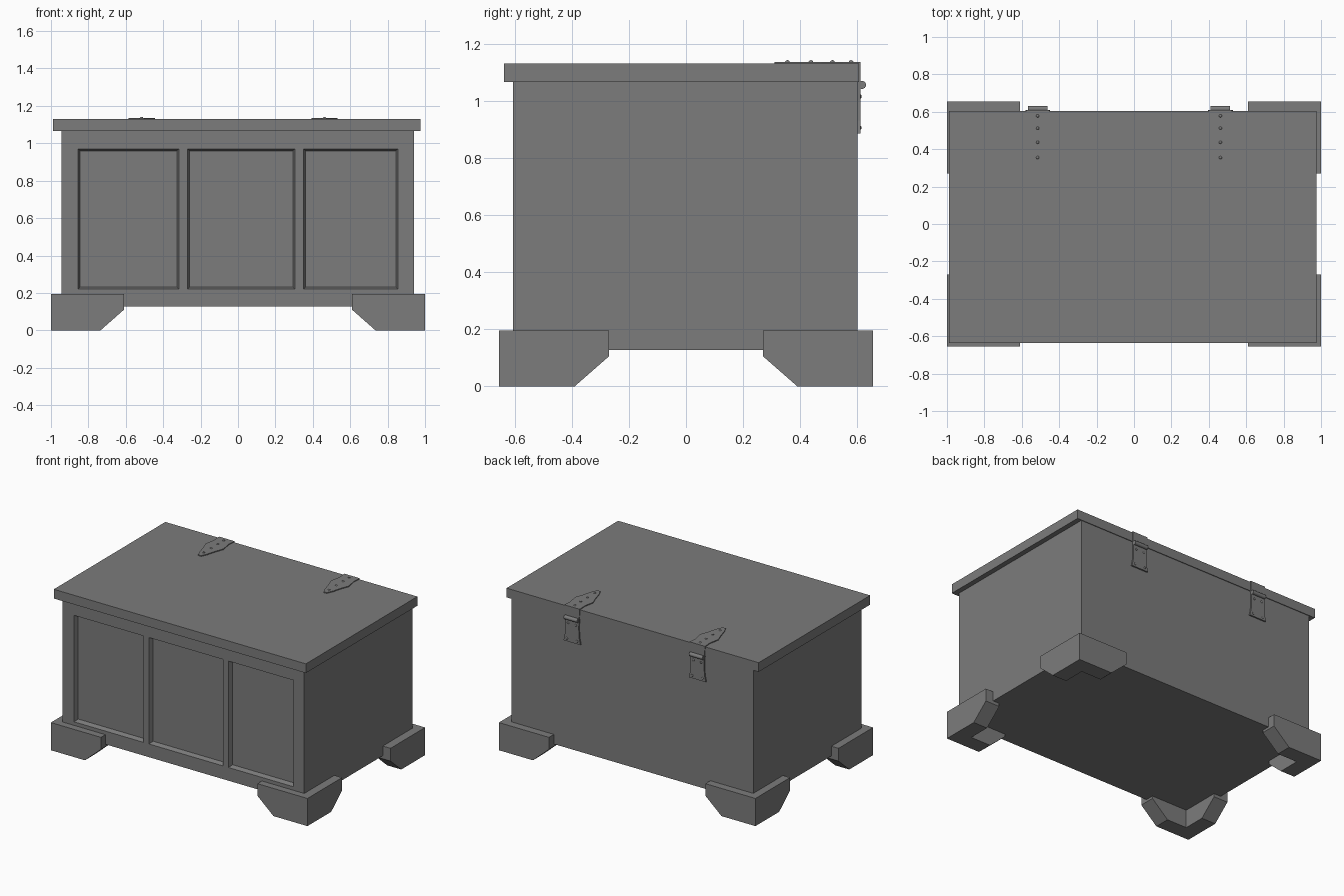
import bpy, bmesh
from mathutils import Vector, Matrix

cube = bpy.data.objects.get("Cube")
if cube:
    bpy.data.objects.remove(cube, do_unlink=True)

grey = bpy.data.materials.new("plain_grey")
grey.use_nodes = True
GREY = (0.2, 0.2, 0.2, 1)
grey.diffuse_color = GREY
grey.node_tree.nodes["Principled BSDF"].inputs["Base Color"].default_value = GREY


def finish(name, bm):
    bmesh.ops.recalc_face_normals(bm, faces=bm.faces)
    mesh = bpy.data.meshes.new(name)
    bm.to_mesh(mesh)
    bm.free()
    mesh.materials.append(grey)
    obj = bpy.data.objects.new(name, mesh)
    bpy.context.collection.objects.link(obj)
    return obj


def add_box(bm, low, high):
    low, high = Vector(low), Vector(high)
    matrix = Matrix.Translation((low + high) / 2) @ Matrix.Diagonal((*(high - low), 1))
    bmesh.ops.create_cube(bm, size=1, matrix=matrix)


def add_prism(bm, points, place, start, end):
    """Extrude a profile; place(u, v, depth) maps it into space."""
    face = bm.faces.new([bm.verts.new(place(u, v, start)) for u, v in points])
    new = bmesh.ops.extrude_face_region(bm, geom=[face])["geom"]
    shift = Vector(place(0, 0, end)) - Vector(place(0, 0, start))
    bmesh.ops.translate(bm, vec=shift, verts=[g for g in new if isinstance(g, bmesh.types.BMVert)])


# Chest body with three sunken front panels
panels = [(-0.855, -0.315), (-0.27, 0.305), (0.35, 0.855)]
panel_low, panel_high = 0.22, 0.97
bm = bmesh.new()
add_box(bm, (-0.945, -0.605, 0.127), (0.94, 0.6, 1.065))
cuts = [((x, 0, 0), (1, 0, 0)) for pair in panels for x in pair]
cuts += [((0, 0, z), (0, 0, 1)) for z in (panel_low, panel_high)]
for point, normal in cuts:
    bmesh.ops.bisect_plane(bm, geom=bm.verts[:] + bm.edges[:] + bm.faces[:],
                           plane_co=point, plane_no=normal)
bm.normal_update()


def is_panel(face):
    c = face.calc_center_median()
    return (face.normal.y < -0.9 and panel_low < c.z < panel_high
            and any(a < c.x < b for a, b in panels))


bmesh.ops.inset_individual(bm, faces=[f for f in bm.faces if is_panel(f)],
                           thickness=0.016, depth=-0.03)
finish("chest_body", bm)

# Lid
bm = bmesh.new()
add_box(bm, (-0.99, -0.637, 1.065), (0.975, 0.605, 1.13))
finish("lid", bm)

# Bracket feet: two boards meeting at each corner
board = 0.11
for x_side, x_name in ((1, "left"), (-1, "right")):
    for y_side, y_name in ((-1, "front"), (1, "back")):
        bm = bmesh.new()
        add_prism(bm, [(1, 0), (0.735, 0), (0.61, 0.11), (0.61, 0.195), (1, 0.195)],
                  lambda u, v, d: (u * x_side, d * y_side, v), 0.655 - board, 0.655)
        add_prism(bm, [(0.655, 0), (0.39, 0), (0.27, 0.105), (0.27, 0.195), (0.655, 0.195)],
                  lambda u, v, d: (d * x_side, u * y_side, v), 1 - board, 1)
        finish(f"{y_name}_{x_name}_foot", bm)

# Hinges: leaf-shaped strap on the lid, plate on the back, barrel and rivets
half_strap = [(0.06, 0.61), (0.056, 0.55), (0.07, 0.475), (0.05, 0.42), (0.03, 0.35), (0.012, 0.31)]
half_plate = [(0.06, 1.136), (0.052, 1.0), (0.056, 0.93), (0.066, 0.885)]


def mirrored(half):
    return half + [(-u, v) for u, v in reversed(half)]


def add_rivet(bm, location):
    bmesh.ops.create_icosphere(bm, subdivisions=2, radius=0.009,
                               matrix=Matrix.Translation(location))


for side, cx in (("right", -0.515), ("left", 0.462)):
    bm = bmesh.new()
    add_prism(bm, mirrored(half_strap), lambda u, v, d: (cx + u, v, d), 1.128, 1.136)
    finish(f"{side}_hinge_strap", bm)

    bm = bmesh.new()
    add_prism(bm, mirrored(half_plate), lambda u, v, d: (cx + u, d, v), 0.598, 0.61)
    finish(f"{side}_hinge_plate", bm)

    bm = bmesh.new()
    turn = Matrix.Translation((cx, 0.616, 1.055)) @ Matrix.Rotation(1.5708, 4, "Y")
    bmesh.ops.create_cone(bm, cap_ends=True, segments=16, radius1=0.014, radius2=0.014,
                          depth=0.104, matrix=turn)
    barrel = finish(f"{side}_hinge_barrel", bm)

    bm = bmesh.new()
    for y in (0.578, 0.512, 0.437, 0.355):
        add_rivet(bm, (cx, y, 1.133))
    for z, spread in ((1.015, 0.03), (0.905, 0.04)):
        for s in (-1, 1):
            add_rivet(bm, (cx + s * spread, 0.606, z))
    rivets = finish(f"{side}_hinge_rivets", bm)

    bpy.ops.object.select_all(action="DESELECT")
    for obj in (barrel, rivets):
        obj.select_set(True)
    bpy.context.view_layer.objects.active = barrel
    bpy.ops.object.shade_smooth_by_angle()
